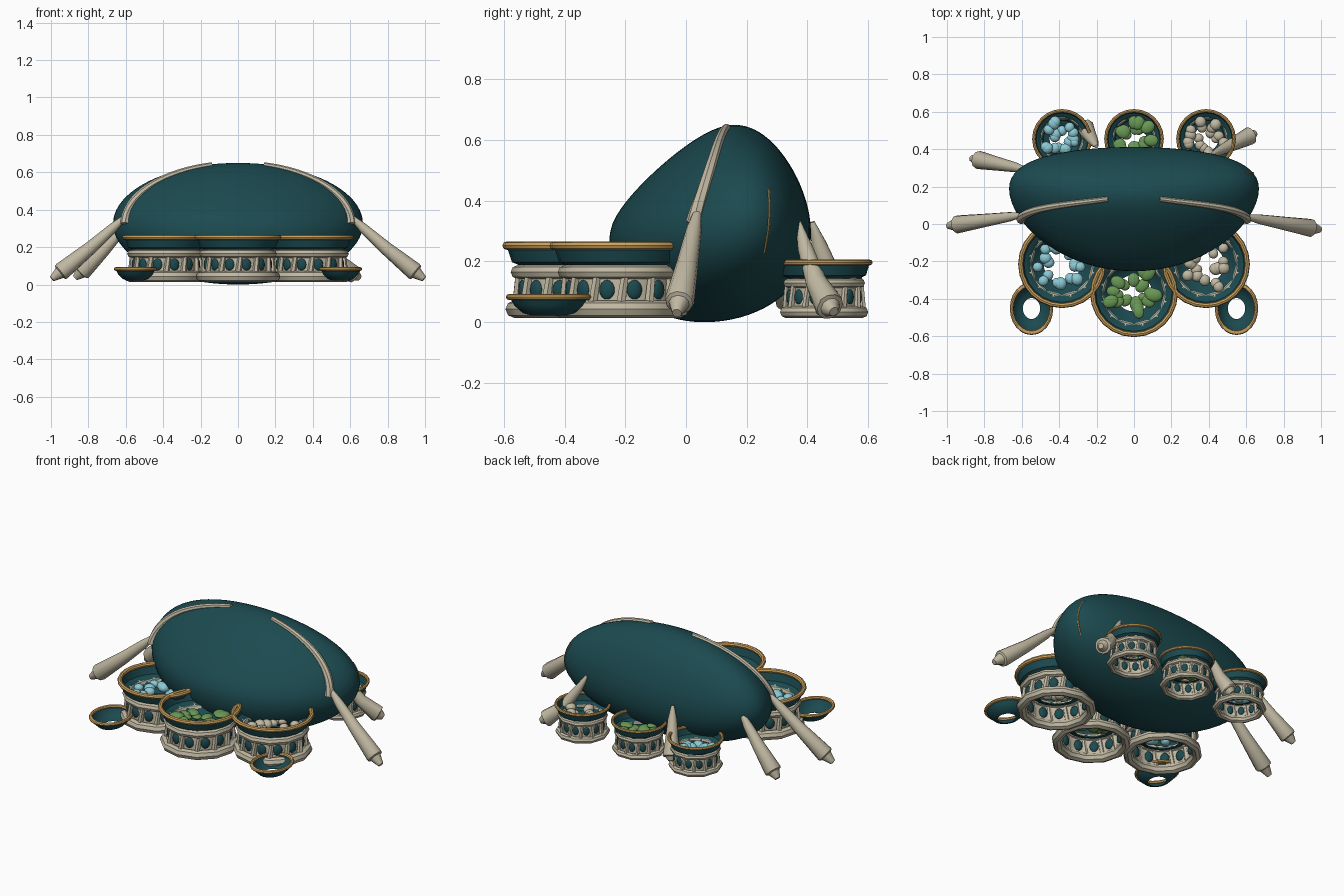
import bpy, bmesh, math, random
from math import sin, cos, pi, sqrt
from mathutils import Vector, Matrix

random.seed(7)
cube = bpy.data.objects.get("Cube")
if cube:
    bpy.data.objects.remove(cube, do_unlink=True)


def material(name, rgb):
    m = bpy.data.materials.new(name)
    m.use_nodes = True
    color = (*rgb, 1)
    m.diffuse_color = color
    m.node_tree.nodes["Principled BSDF"].inputs["Base Color"].default_value = color
    return m


TEAL = material("deep_teal", (0.011, 0.068, 0.079))
BONE = material("bone", (0.53, 0.48, 0.36))
GOLD = material("gold", (0.61, 0.36, 0.11))
GREEN = material("leaf_green", (0.14, 0.31, 0.09))
BLUE = material("pale_blue", (0.26, 0.59, 0.66))


def finish(bm, name, mat, smooth=40):
    bmesh.ops.recalc_face_normals(bm, faces=bm.faces)
    me = bpy.data.meshes.new(name)
    bm.to_mesh(me)
    bm.free()
    ob = bpy.data.objects.new(name, me)
    bpy.context.collection.objects.link(ob)
    me.materials.append(mat)
    bpy.ops.object.select_all(action="DESELECT")
    ob.select_set(True)
    bpy.context.view_layer.objects.active = ob
    bpy.ops.object.shade_smooth_by_angle(angle=math.radians(smooth))


def bridge(bm, rings, closed=False):
    n = len(rings[0])
    pairs = list(zip(rings, rings[1:]))
    if closed:
        pairs.append((rings[-1], rings[0]))
    for a, b in pairs:
        for i in range(n):
            j = (i + 1) % n
            bm.faces.new((a[i], a[j], b[j], b[i]))


def add_tube(bm, points, radii, sides=10):
    points = [Vector(p) for p in points]
    rings = []
    for i, (p, r) in enumerate(zip(points, radii)):
        d = points[min(i + 1, len(points) - 1)] - points[max(i - 1, 0)]
        side = d.cross(Vector((0, 1, 0.2))).normalized()
        up = side.cross(d).normalized()
        rings.append([bm.verts.new(p + r * (cos(2 * pi * k / sides) * side + sin(2 * pi * k / sides) * up))
                      for k in range(sides)])
    bridge(bm, rings)
    bm.faces.new(rings[0])
    bm.faces.new(rings[-1])


def lathe(name, mat, profile, center, sides, stretch=1, closed=False):
    """Revolve (radius, height) points around a vertical axis."""
    bm = bmesh.new()
    rings = [[bm.verts.new((center[0] + r * cos(2 * pi * k / sides),
                            center[1] + r * stretch * sin(2 * pi * k / sides), z))
              for k in range(sides)] for r, z in profile]
    bridge(bm, rings, closed)
    finish(bm, name, mat)


def ring(name, mat, major, minor, z, center, sides, stretch=1):
    profile = [(major + minor * cos(a * pi / 4), z + minor * sin(a * pi / 4)) for a in range(8)]
    lathe(name, mat, profile, center, sides, stretch, closed=True)


def add_ball(bm, center, size, spin=0.0):
    m = Matrix.Translation(center) @ Matrix.Rotation(spin, 4, "Z") @ Matrix.Diagonal((*size, 1))
    bmesh.ops.create_uvsphere(bm, u_segments=12, v_segments=8, radius=1, matrix=m)


# Main shell: a sphere reshaped into a leaning egg, pointed toward the front
def shell_point(x, y, t):
    middle = 0.11 + 0.05 * t + 0.08 * x * x
    rise = (t + sqrt(t * t + 0.03)) / 2
    reach = 0.365 * (1 - 0.42 * rise) if y < 0 else 0.3 * (1 - 0.27 * t)
    return Vector((0.668 * x, middle + y * reach, 0.325 + 0.325 * t))


bm = bmesh.new()
bmesh.ops.create_uvsphere(bm, u_segments=64, v_segments=40, radius=1)
for v in bm.verts:
    v.co = shell_point(*v.co)
finish(bm, "main_shell", TEAL, 60)

# Ribs running over the shell from the front legs
for side, label in ((1, "left"), (-1, "right")):
    path, radii = [], []
    for i in range(19):
        a = 1.36 * i / 18
        y = -0.43 * cos(a) ** 0.75
        s = sqrt(1 - y * y)
        path.append(shell_point(side * s * cos(a), y, s * sin(a)))
        radii.append(0.026 - 0.012 * i / 18)
    bm = bmesh.new()
    add_tube(bm, path, radii, 8)
    finish(bm, label + "_rib", BONE)

# Thin gold seam on the left end of the shell
bm = bmesh.new()
path = []
for i in range(9):
    t = -0.3 + 0.65 * i / 8
    y = 0.3
    path.append(shell_point(sqrt(1 - y * y - t * t), y, t))
add_tube(bm, path, [0.004] * 9, 6)
finish(bm, "gold_seam", GOLD)

# Legs: thin at the shoulder, widening to a blunt ankle, with a short pointed foot
LEGS = {
    "front_left_leg": ((0.585, 0.04, 0.38), (0.995, -0.03, 0.03), 0.01),
    "front_right_leg": ((-0.585, 0.05, 0.38), (-0.995, -0.01, 0.03), 0.01),
    "back_right_leg": ((-0.57, 0.29, 0.35), (-0.87, 0.35, 0.035), 0.01),
    "back_left_leg": ((0.415, 0.37, 0.33), (0.65, 0.487, 0.035), 0.05),
    "back_middle_leg": ((-0.2, 0.415, 0.33), (-0.27, 0.53, 0.05), 0.03),
}
STOPS = ((0, 0.009), (0.2, 0.026), (0.5, 0.036), (0.87, 0.049), (0.89, 0.046), (0.9, 0.034), (1, 0.016))
for name, (top, foot, sag) in LEGS.items():
    a, b = Vector(top), Vector(foot)
    bm = bmesh.new()
    add_tube(bm, [a.lerp(b, s) - Vector((0, 0, sag * sin(pi * s))) for s, r in STOPS],
             [r for s, r in STOPS])
    finish(bm, name, BONE)


# Pods: gold-rimmed open bowl on a bone drum with oval windows and two rings
def pod(name, center, r, h, sides):
    ring(name + "_rim", GOLD, r * 0.97, r * 0.06, h * 0.97, center, 24)
    lathe(name + "_bowl", TEAL, [(r * 0.97, h * 0.97), (r * 0.89, h * 0.76), (r * 0.75, h * 0.71),
                                 (r * 0.64, h * 0.54), (r * 0.43, h * 0.47)], center, 24)
    ring(name + "_upper_ring", BONE, r * 0.81, r * 0.1, h * 0.635, center, sides)
    ring(name + "_lower_ring", BONE, r * 0.86, r * 0.125, h * 0.165, center, sides)
    lathe(name + "_drum", BONE, [(r * 0.79, h * 0.17), (r * 0.76, h * 0.63)], center, 24)
    struts, windows = bmesh.new(), bmesh.new()
    n = 12
    for i in range(n):
        a, b = 2 * pi * i / n, 2 * pi * (i + 0.5) / n
        lean = a + 0.08
        add_tube(struts, [(center[0] + 0.82 * r * cos(a), center[1] + 0.82 * r * sin(a), h * 0.22),
                          (center[0] + 0.79 * r * cos(lean), center[1] + 0.79 * r * sin(lean), h * 0.6)],
                 [r * 0.075, r * 0.06], 6)
        spot = (center[0] + 0.765 * r * cos(b), center[1] + 0.765 * r * sin(b), h * 0.41)
        add_ball(windows, spot, (r * 0.055, r * 0.115, h * 0.125), b)
    finish(struts, name + "_struts", BONE)
    finish(windows, name + "_windows", TEAL)


# Contents scattered over the bowl floor and its open middle
def contents(name, center, r, h, mat):
    bm = bmesh.new()
    leaf = mat == GREEN
    base = 0.03 + 0.04 * (r - 0.155)
    for i in range(18):
        a = 2.4 * i + random.uniform(-0.4, 0.4)
        d = random.uniform(0.25, 0.64)
        size = base * random.uniform(0.85, 1.15) * (1.25 if leaf else 0.95)
        spot = (center[0] + r * d * cos(a), center[1] + r * d * sin(a), h * (0.52 + 0.3 * d))
        add_ball(bm, spot, (size, size * (0.8 if leaf else 0.95), size * (0.4 if leaf else 0.75)), a)
    finish(bm, name + "_contents", mat)


for label, x, mat in (("right", -0.385, BLUE), ("middle", 0, GREEN), ("left", 0.385, BONE)):
    front = (x, -0.37 if x == 0 else -0.215)
    back = (x, 0.455)
    for name, center, r, h, sides in (("front_" + label + "_pod", front, 0.228, 0.26, 12),
                                      ("back_" + label + "_pod", back, 0.155, 0.203, 10)):
        pod(name, center, r, h, sides)
        contents(name, center, r, h, mat)

# Small open cups at the front corners
for side, label in ((1, "left"), (-1, "right")):
    c = (side * 0.548, -0.452)
    ring(label + "_cup_rim", GOLD, 0.106, 0.01, 0.083, c, 24, 1.22)
    lathe(label + "_cup", TEAL, [(0.106, 0.083), (0.093, 0.055), (0.07, 0.03), (0.046, 0.022)], c, 24, 1.22)
